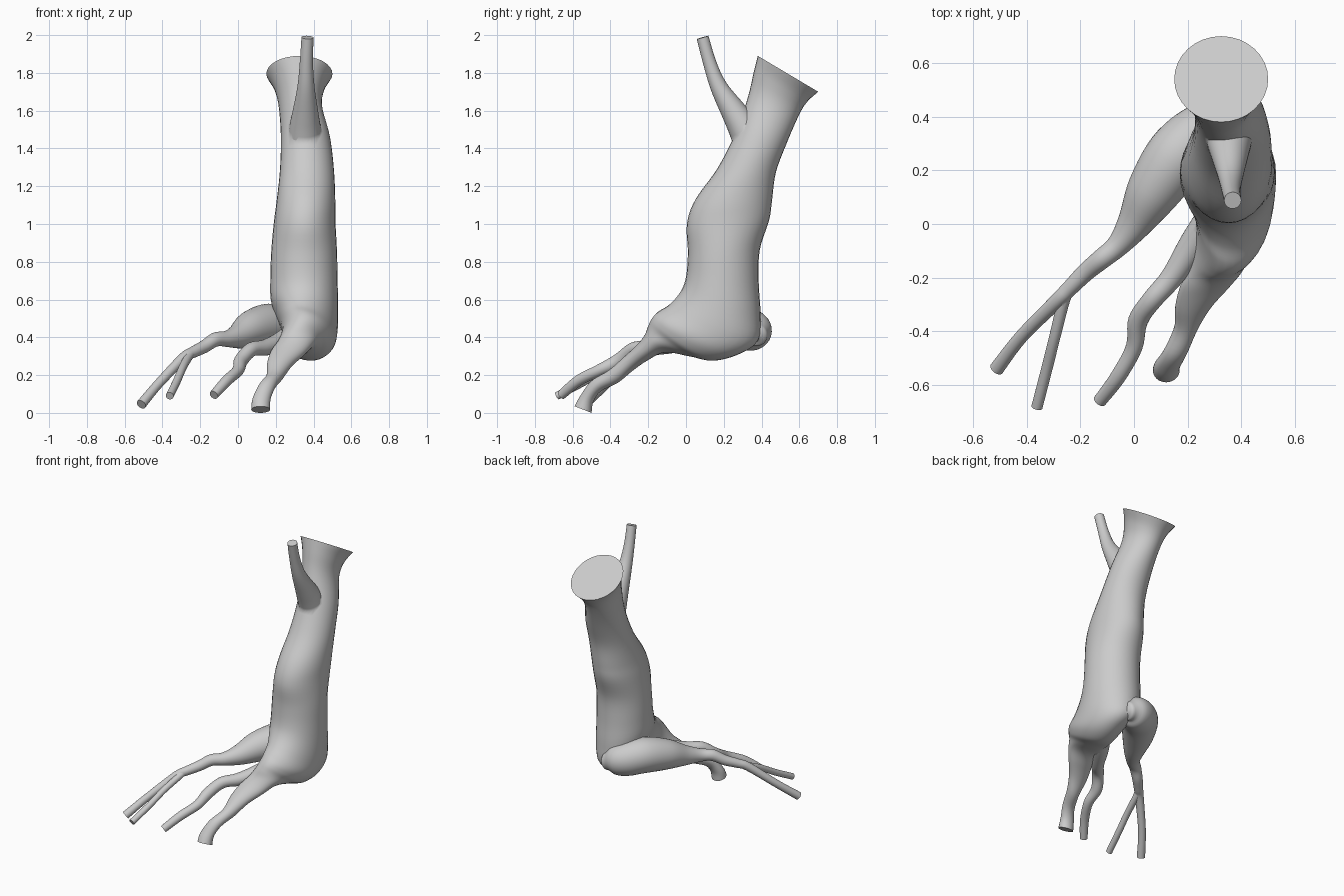
import bpy, bmesh, math
from mathutils import Vector

SIDES, STEPS = 32, 5


def spline(a, b, c, d, t):
    return 0.5 * (2 * b + (c - a) * t + (2 * a - 5 * b + 4 * c - d) * t * t
                  + (3 * b - a - 3 * c + d) * t ** 3)


def loft(name, sections):
    """Closed smooth skin over (centre, half axis u, half axis v) sections."""
    s = [sections[0]] + sections + [sections[-1]]
    rings = []
    for i in range(1, len(s) - 2):
        for k in range(STEPS):
            rings.append([spline(*(s[i + j][n] for j in (-1, 0, 1, 2)), k / STEPS)
                          for n in range(3)])
    rings.append(sections[-1])
    bm = bmesh.new()
    loops = []
    for c, u, v in rings:
        loops.append([bm.verts.new(c + u * math.cos(a) + v * math.sin(a))
                      for a in (2 * math.pi * q / SIDES for q in range(SIDES))])
    for p, q in zip(loops, loops[1:]):
        for i in range(SIDES):
            j = (i + 1) % SIDES
            bm.faces.new((p[i], p[j], q[j], q[i]))
    bm.faces.new(loops[0])
    bm.faces.new(loops[-1])
    bmesh.ops.recalc_face_normals(bm, faces=bm.faces[:])
    mesh = bpy.data.meshes.new(name)
    bm.to_mesh(mesh)
    bm.free()
    ob = bpy.data.objects.new(name, mesh)
    bpy.context.collection.objects.link(ob)
    return ob


def tube(name, pts):
    """Round tube through (x, y, z, radius) points."""
    P = [Vector(p[:3]) for p in pts]
    out = []
    for i, p in enumerate(pts):
        t = (P[min(i + 1, len(P) - 1)] - P[max(i - 1, 0)]).normalized()
        v = t.cross(Vector((1, 0, 0))).normalized()
        out.append((P[i], v.cross(t) * p[3], v * p[3]))
    return loft(name, out)


# Trunk bending into the front foot: front y,z / back y,z / x centre / half width
profile = [
    (.38, 1.89, .70, 1.70, .325, .175), (.36, 1.81, .64, 1.645, .325, .135),
    (.33, 1.68, .595, 1.57, .33, .115), (.27, 1.50, .53, 1.42, .357, .13),
    (.17, 1.30, .475, 1.27, .365, .143), (.05, 1.13, .455, 1.12, .36, .155),
    (.005, 1.0, .44, 1.02, .353, .163), (.01, .85, .39, .86, .35, .174),
    (0, .72, .385, .69, .349, .178), (-.03, .64, .395, .52, .352, .178),
    (-.09, .57, .385, .39, .365, .163), (-.15, .53, .29, .32, .37, .145),
    (-.18, .50, .15, .28, .355, .125), (-.20, .46, .02, .30, .33, .108),
    (-.22, .41, -.11, .32, .305, .10), (-.26, .36, -.20, .28, .265, .092),
    (-.33, .295, -.28, .225, .222, .068), (-.41, .225, -.36, .16, .195, .045),
    (-.50, .17, -.45, .115, .155, .045), (-.56, .09, -.49, .06, .125, .048),
    (-.59, .035, -.50, 0, .12, .05)]
# Heel leans down towards the right
lean = {9: -.015, 10: -.035, 11: -.045, 12: -.03, 13: -.01}
trunk = loft("trunk", [
    (Vector((x, (fy + by) / 2, (fz + bz) / 2)), Vector((w, 0, lean.get(i, 0))),
     Vector((0, (by - fy) / 2, (bz - fz) / 2)))
    for i, (fy, fz, by, bz, x, w) in enumerate(profile)])

parts = [
    # Thin upper offshoot
    tube("upper_branch", [(.368, .088, 1.988, .032), (.362, .125, 1.855, .035),
                          (.36, .172, 1.73, .045), (.357, .25, 1.60, .067),
                          (.355, .30, 1.52, .082), (.355, .35, 1.42, .095)]),
    # Swollen side root tapering to a thin one
    tube("side_root", [(.375, .36, .405, .025), (.36, .37, .41, .06),
                       (.315, .365, .425, .093), (.25, .335, .44, .112),
                       (.16, .25, .46, .118), (.07, .12, .44, .10),
                       (0, 0, .405, .065), (-.06, -.08, .392, .043),
                       (-.12, -.13, .388, .038), (-.18, -.18, .35, .034),
                       (-.24, -.24, .32, .03), (-.29, -.29, .29, .028),
                       (-.42, -.42, .155, .025), (-.512, -.54, .045, .027)]),
    # Fork of the side root
    tube("root_fork", [(-.245, -.255, .315, .018), (-.265, -.30, .29, .022),
                       (-.295, -.42, .235, .021), (-.325, -.54, .165, .021),
                       (-.362, -.683, .09, .021)]),
    # Middle root
    tube("middle_root", [(.30, .02, .41, .07), (.22, -.08, .37, .055),
                         (.14, -.20, .345, .042), (.07, -.28, .335, .038),
                         (.015, -.36, .275, .037), (0, -.46, .225, .031),
                         (-.06, -.57, .17, .029), (-.128, -.66, .095, .025)])]

# Fuse everything into one skin
bpy.context.view_layer.objects.active = trunk
for part in parts:
    mod = trunk.modifiers.new("fuse", 'BOOLEAN')
    mod.operation, mod.solver, mod.object = 'UNION', 'EXACT', part
    bpy.ops.object.modifier_apply(modifier=mod.name)
    bpy.data.objects.remove(part)

trunk.select_set(True)
bpy.ops.object.shade_smooth_by_angle(angle=math.radians(50))
